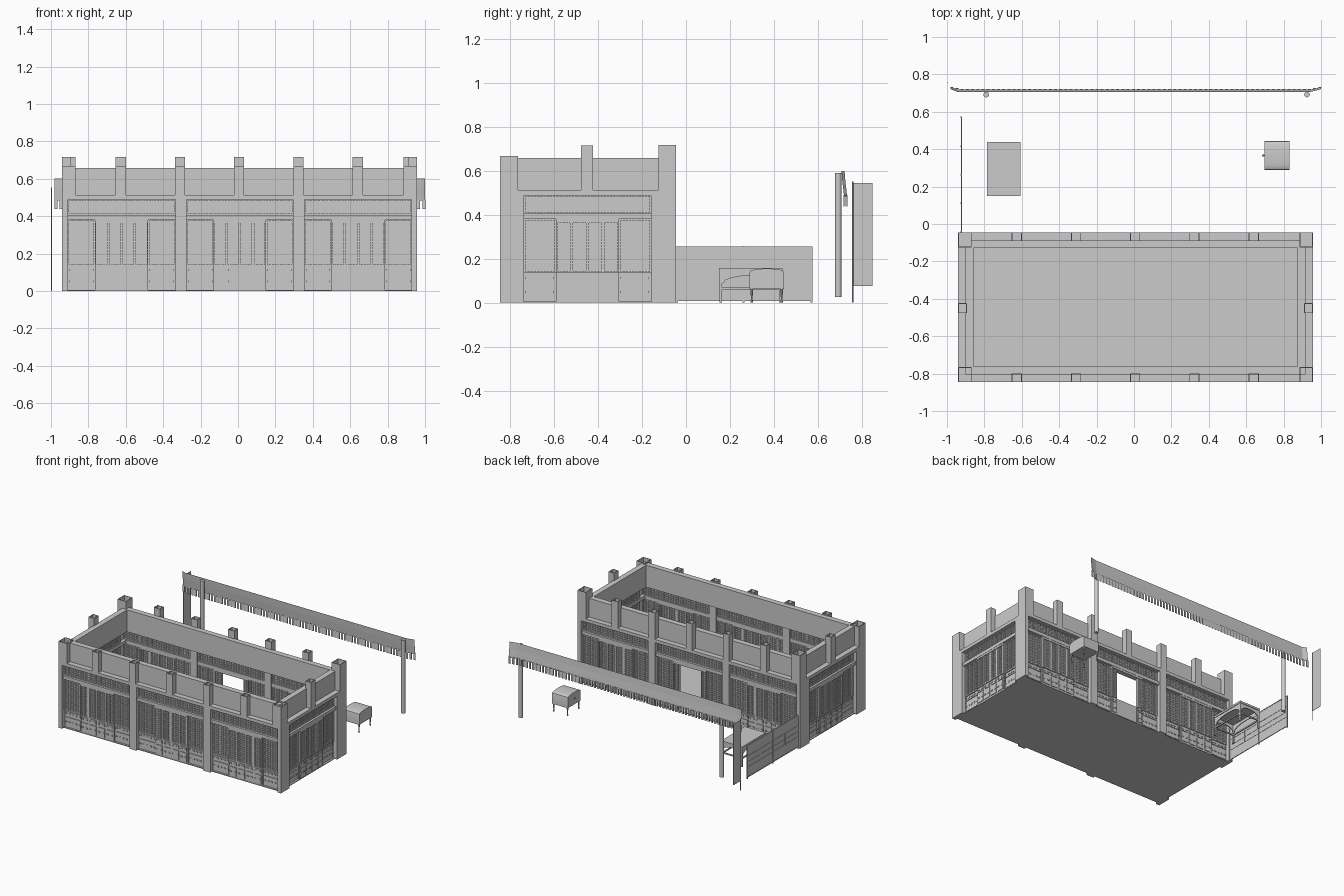
import bpy, bmesh, math
from mathutils import Matrix, Vector

if "Cube" in bpy.data.objects:
    bpy.data.objects.remove(bpy.data.objects["Cube"])

X0, X1, Y0, Y1 = -0.94, 0.957, -0.845, -0.045   # building footprint
parts = {}

def bm_of(name):
    if name not in parts:
        parts[name] = bmesh.new()
    return parts[name]

def box(name, x0, x1, y0, y1, z0, z1, hollow=False):
    bm = bm_of(name)
    c = Vector(((x0 + x1) / 2, (y0 + y1) / 2, (z0 + z1) / 2))
    m = Matrix.Translation(c) @ Matrix.Diagonal((abs(x1 - x0), abs(y1 - y0), z1 - z0, 1))
    vs = bmesh.ops.create_cube(bm, size=1, matrix=m)["verts"]
    if hollow:   # sink a recess into the top face
        top = max({f for v in vs for f in v.link_faces}, key=lambda f: f.calc_center_median().z)
        bmesh.ops.inset_region(bm, faces=[top], thickness=0.006)
        new = bmesh.ops.extrude_discrete_faces(bm, faces=[top])["faces"][0]
        bmesh.ops.translate(bm, verts=new.verts, vec=(0, 0, -0.06))

def cyl(name, x, y, z0, z1, r0, r1=None, n=12):
    bmesh.ops.create_cone(bm_of(name), cap_ends=True, segments=n, radius1=r0,
                          radius2=r0 if r1 is None else r1, depth=z1 - z0,
                          matrix=Matrix.Translation((x, y, (z0 + z1) / 2)))

def prism(name, prof, axis, a, b):
    """Extrude a 2D profile (other axis, z) along x or y from a to b."""
    bm = bm_of(name)
    P = (lambda t, p: (t, p[0], p[1])) if axis == "x" else (lambda t, p: (p[0], t, p[1]))
    f = bm.faces.new([bm.verts.new(P(a, p)) for p in prof])
    new = bmesh.ops.extrude_face_region(bm, geom=[f])["geom"]
    bmesh.ops.translate(bm, verts=[v for v in new if isinstance(v, bmesh.types.BMVert)],
                        vec=(b - a, 0, 0) if axis == "x" else (0, b - a, 0))

def wbox(side, name, u0, u1, d0, d1, z0, z1, hollow=False):
    """Box in wall coordinates: u along the wall, d inward from its outer face."""
    name = side + "_" + name
    if side == "front": box(name, u0, u1, Y0 + d0, Y0 + d1, z0, z1, hollow)
    elif side == "back": box(name, u0, u1, Y1 - d1, Y1 - d0, z0, z1, hollow)
    elif side == "left": box(name, X0 + d0, X0 + d1, u0, u1, z0, z1, hollow)
    else: box(name, X1 - d1, X1 - d0, u0, u1, z0, z1, hollow)

def lattice(side, u0, u1, z0, z1, d, step=0.0145):
    # backing, border and grid bars
    wbox(side, "lattice", u0, u1, d + .006, d + .01, z0, z1)
    for a, b, c, e in ((u0, u0 + .007, z0, z1), (u1 - .007, u1, z0, z1),
                       (u0, u1, z0, z0 + .007), (u0, u1, z1 - .007, z1)):
        wbox(side, "lattice", a, b, d - .003, d + .019, c, e)
    for lo, hi, vert in ((u0, u1, True), (z0, z1, False)):
        n = round((hi - lo) / step)
        for i in range(1, n):
            t = lo + (hi - lo) * i / n
            if vert: wbox(side, "lattice", t - .002, t + .002, d, d + .016, z0, z1)
            else: wbox(side, "lattice", u0, u1, d + .001, d + .015, t - .002, t + .002)

def leaf(side, u0, u1, d):
    # screen leaf: lattice above, two carved panels below
    lattice(side, u0, u1, .135, .38, d)
    wbox(side, "leaf_panels", u0, u1, d + .004, d + .014, .005, .135)
    for z0, z1 in ((.015, .085), (.098, .128)):
        wbox(side, "leaf_panels", u0 + .008, u1 - .008, d - .001, d + .018, z0, z1)
        n = max(2, round((u1 - u0) / .03))
        for i in range(n):
            u = u0 + (u1 - u0) * (i + .5) / n
            zc = (z0 + z1) / 2
            wbox(side, "leaf_panels", u - .007, u + .007, d - .005, d + .022, zc - .005, zc + .005)

def bay(side, u0, u1, opening=False):
    lattice(side, u0, u1, .406, .49, .03)
    leaf(side, u0, u0 + .145, .03)
    leaf(side, u1 - .145, u1, .03)
    a, b = u0 + .145, u1 - .145
    w = (b - a) / 4
    if opening:
        for p, q in ((a, a + .045), (b - .045, b)):
            leaf(side, p, q, .018)
    else:
        for i in range(4):
            leaf(side, a + w * i, a + w * (i + 1), .018)
    wbox(side, "door_head", a, b, .012, .05, .365, .382)

# Building walls
walls = {
    "front": (X0, X1, [(-.91, -.335), (-.275, .295), (.355, .93)], [-.627, -.31, .006, .323, .64], .667),
    "back": (X0, X1, [(-.91, -.335), (-.275, .295), (.355, .93)], [-.627, -.31, .006, .323, .64], .717),
    "left": (Y0, Y1, [(-.737, -.16)], [-.45], .715),
    "right": (Y0, Y1, [(-.737, -.16)], [-.45], .715),
}
for side, (a, b, bays, posts, top) in walls.items():
    wbox(side, "cornice", a, b, 0, .083, .488, .513)
    wbox(side, "lintel", a + .01, b - .01, .01, .055, .38, .406)
    wbox(side, "parapet", a + .04, b - .04, .04, .083, .513, .657)
    for i, (p, q) in enumerate(bays):
        bay(side, p, q, side == "back" and i == 1)
    for (p, q), (r, s) in zip(bays, bays[1:]):
        wbox(side, "pillar", q, r, 0, .06, 0, .49)
    for u in posts:
        wbox(side, "parapet_post", u - .027, u + .027, 0, .047, .513, top, True)

# Corner pillars and posts
for x0, x1 in ((X0, X0 + .03), (X1 - .03, X1)):
    for y0, y1 in ((Y0, Y0 + .108), (Y1 - .115, Y1)):
        box("corner_pillar", x0, x1, y0, y1, 0, .49)
for x0, x1 in ((X0, X0 + .072), (X1 - .072, X1)):
    box("corner_post", x0, x1, Y0, Y0 + .08, .513, .667, True)
    box("corner_post", x0, x1, Y1 - .08, Y1, .513, .717, True)
box("floor", X0 + .02, X1 - .02, Y0 + .02, Y1 - .02, 0, .006)

# Side fence
fx = -.923
box("fence_panel", fx - .001, fx + .001, Y1, .575, .01, .255)
for z in (.012, .088, .128, .173, .253):
    box("fence_rail", fx - .003, fx + .003, Y1, .575, z - .003, z + .003)
for y, z0, z1 in ((-.041, 0, .255), (.262, 0, .258), (.571, 0, .255), (.11, .088, .173), (.416, .088, .173)):
    box("fence_post", fx - .004, fx + .004, y - .004, y + .004, z0, z1)

# Hanging flag on a pole
cyl("flag_pole", -.997, .758, 0, .552, .003, n=8)
box("flag", -.998, -.996, .76, .847, .075, .545)

# Fringed awning with bent ends
bm = bm_of("awning")
path = [(-.98, .733), (-.965, .727), (-.945, .719), (.945, .719), (.98, .727), (1, .733)]
sect = [(-.012, .60), (-.008, .55), (0, .483)]
grid = [[bm.verts.new((x, y + dy, z)) for dy, z in sect] for x, y in path]
for g, h in zip(grid, grid[1:]):
    for i in range(len(sect) - 1):
        bm.faces.new((g[i], h[i], h[i + 1], g[i + 1]))
bmesh.ops.solidify(bm, geom=bm.faces[:], thickness=.005)
N = 72
for i in range(N):
    x = -.974 + 1.968 * i / (N - 1)
    y = .719 + max(0, abs(x - .01) - .935) * .25
    box("awning_fringe", x - .008, x + .008, y - .002, y + .002, .437, .49)
for x in (-.79, .925):
    cyl("awning_pole", x, .692, .027, .59, .015, n=16)

# Long table with arched aprons
tx0, tx1, ty0, ty1 = -.786, -.606, .15, .438
box("table_top", tx0, tx1, ty0, ty1, .143, .158)
for x in (tx0 + .008, tx1 - .008):
    for y in (ty0 + .008, ty1 - .008):
        box("table_leg", x - .006, x + .006, y - .006, y + .006, 0, .145)

def apron(a, b):
    c, w = (a + b) / 2, b - a
    arch = [(c + w * .46 * math.cos(t), .088 + .035 * math.sin(t)) for t in
            [math.pi * i / 8 for i in range(9)]]
    return [(a, .088), (a, .145), (b, .145), (b, .088)] + arch

for x in (tx0 + .008, tx1 - .008):
    prism("table_apron", apron(ty0 + .008, ty1 - .008), "x", x - .003, x + .003)
    box("table_stretcher", x - .004, x + .004, ty0 + .01, ty1 - .01, .06, .07)
for y in (ty0 + .008, ty1 - .008):
    prism("table_apron", apron(tx0 + .008, tx1 - .008), "y", y - .003, y + .003)
    box("table_stretcher", tx0 + .01, tx1 - .01, y - .004, y + .004, .06, .07)

# Chest with curved lid on short turned legs
cy, lid = .367, []
for i in range(13):
    t = math.pi * i / 12
    lid.append((cy + .078 * math.cos(t) , .135 + .02 * math.sin(t) ** .6 if 0 < i < 12 else .135))
prism("chest", [(cy - .078, .062), (cy + .078, .062)] + lid, "x", .697, .832)
for x in (.706, .823):
    for y in (.299, .435):
        cyl("chest_leg", x, y, .025, .064, .004, .007, 10)
        cyl("chest_leg", x, y, 0, .025, .006, .003, 10)
bmesh.ops.create_uvsphere(bm_of("chest_knob"), u_segments=10, v_segments=6, radius=.006,
                          matrix=Matrix.Translation((.691, cy, .11)))

# Turn every collected part into an object
for name, bm in parts.items():
    bmesh.ops.recalc_face_normals(bm, faces=bm.faces[:])
    me = bpy.data.meshes.new(name)
    bm.to_mesh(me)
    bm.free()
    ob = bpy.data.objects.new(name, me)
    bpy.context.collection.objects.link(ob)
    if name in ("chest", "chest_leg", "chest_knob", "awning_pole", "flag_pole"):
        bpy.context.view_layer.objects.active = ob
        ob.select_set(True)
        bpy.ops.object.shade_smooth_by_angle(angle=math.radians(35))
        ob.select_set(False)
